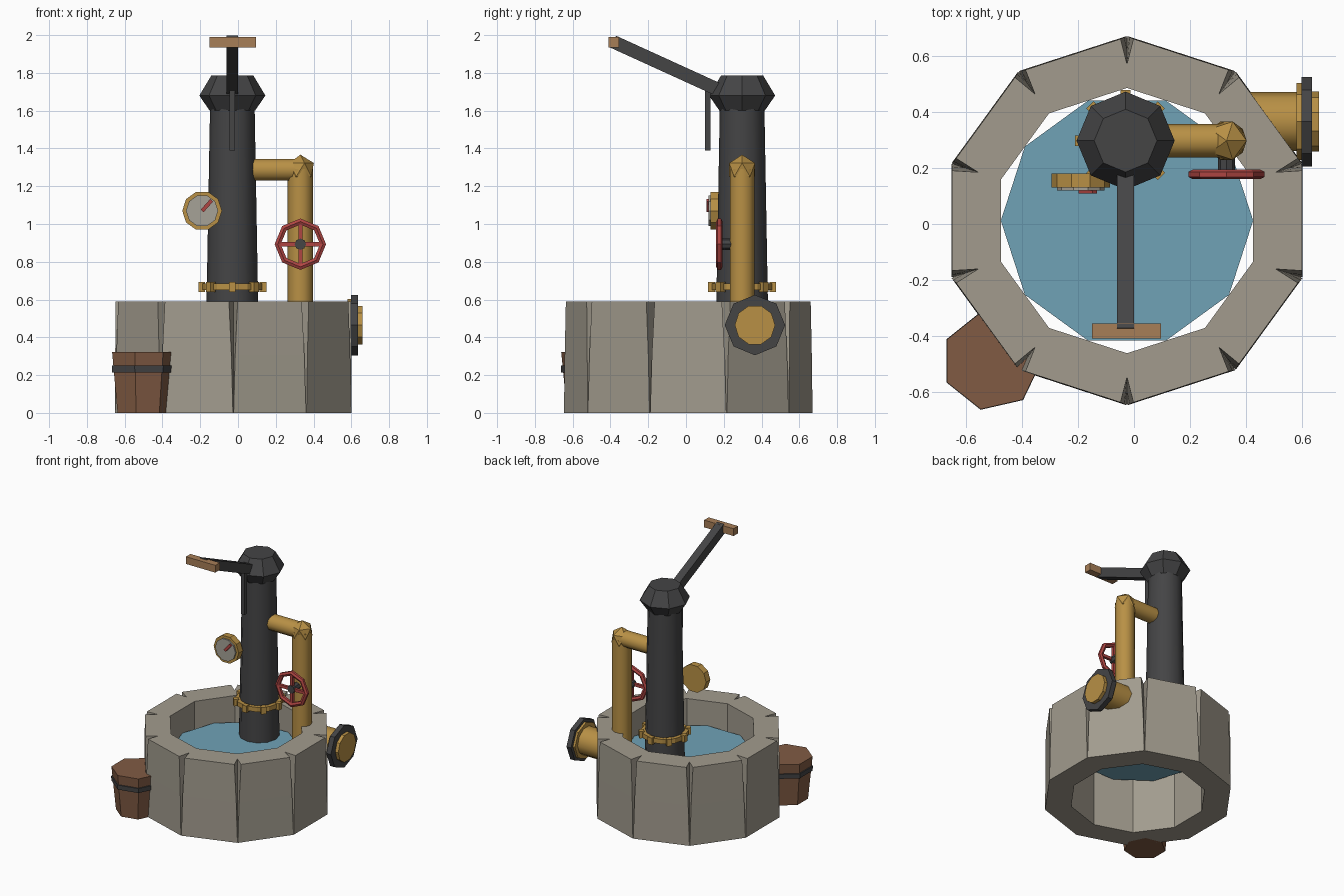
import bpy, bmesh
from math import sin, cos, pi, radians, atan2
from mathutils import Vector, Matrix

if "Cube" in bpy.data.objects:
    bpy.data.objects.remove(bpy.data.objects["Cube"], do_unlink=True)


def material(name, r, g, b):
    m = bpy.data.materials.new(name)
    m.use_nodes = True
    m.diffuse_color = (r, g, b, 1)
    m.node_tree.nodes["Principled BSDF"].inputs["Base Color"].default_value = (r, g, b, 1)
    return m


STONE = material("grey stone", .36, .33, .27)
IRON = material("dark iron", .058, .058, .06)
BRASS = material("brass", .48, .28, .06)
RED = material("red paint", .43, .06, .055)
WATER = material("blue water", .16, .36, .47)
WOOD = material("light wood", .39, .21, .095)
STAVE = material("brown staves", .22, .105, .057)
DIAL = material("pale dial", .38, .36, .31)


def finish(name, bm, mat, smooth=False):
    bmesh.ops.recalc_face_normals(bm, faces=bm.faces)
    mesh = bpy.data.meshes.new(name)
    bm.to_mesh(mesh)
    bm.free()
    mesh.materials.append(mat)
    ob = bpy.data.objects.new(name, mesh)
    bpy.context.collection.objects.link(ob)
    if smooth:
        bpy.ops.object.select_all(action='DESELECT')
        ob.select_set(True)
        bpy.context.view_layer.objects.active = ob
        bpy.ops.object.shade_smooth_by_angle(angle=radians(40))
    return ob


def lathe(name, mat, centre, profile, sides, axis="z", smooth=False):
    """Turn (radius, height) points about an axis and cap both ends."""
    bm = bmesh.new()
    rings = []
    for r, h in profile:
        ring = []
        for i in range(sides):
            c, s = r * cos(2 * pi * i / sides), r * sin(2 * pi * i / sides)
            p = {"z": (c, s, h), "x": (h, c, s), "y": (c, h, s)}[axis]
            ring.append(bm.verts.new(Vector(centre) + Vector(p)))
        rings.append(ring)
    for a, b in zip(rings, rings[1:]):
        for i in range(sides):
            j = (i + 1) % sides
            bm.faces.new((a[i], a[j], b[j], b[i]))
    bm.faces.new(rings[0])
    bm.faces.new(rings[-1])
    return finish(name, bm, mat, smooth)


def box(name, mat, centre, size, rot=None):
    bm = bmesh.new()
    m = Matrix.Translation(centre) @ (rot or Matrix()) @ Matrix.Diagonal((*size, 1))
    bmesh.ops.create_cube(bm, size=1, matrix=m)
    return finish(name, bm, mat)


# Stone well: ten blocks, with wedge gaps at the joints that close downwards
def well(cx, cy, blocks=10):
    bm = bmesh.new()
    levels = [(0, .658, .002, .008), (.305, .654, .01, .045), (.59, .648, .023, .09)]
    loops = []
    for z, radius, gap, depth in levels:
        outer, inner = [], []
        for i in range(blocks):
            a = pi / blocks + 2 * pi * i / blocks
            out, side = Vector((cos(a), sin(a), 0)), Vector((-sin(a), cos(a), 0))
            base = Vector((cx, cy, z))
            for r, t in ((radius, -gap), (radius - depth, 0), (radius, gap)):
                outer.append(bm.verts.new(base + out * r + side * t))
            inner.append(bm.verts.new(base + out * .473))
        loops.append((outer, inner))
    for (o1, i1), (o2, i2) in zip(loops, loops[1:]):
        for a, b in ((o1, o2), (i1, i2)):
            n = len(a)
            for k in range(n):
                j = (k + 1) % n
                bm.faces.new((a[k], a[j], b[j], b[k]))
    for o, i in (loops[0], loops[-1]):
        for k in range(blocks):
            j = (k + 1) % blocks
            bm.faces.new((i[k], o[3 * k + 1], o[3 * k + 2], o[3 * j], o[3 * j + 1], i[j]))
    finish("stone_well", bm, STONE)


WX, WY = -.025, .012
well(WX, WY)
lathe("water", WATER, (WX, WY, 0), [(.45, .39), (.45, .405)], 10)

# Pump column, cap and bolted collar
PX, PY = -.03, .297
lathe("pump_column", IRON, (PX, PY, 0), [(.14, .395), (.118, 1.62)], 12, smooth=True)
lathe("pump_cap", IRON, (PX, PY, 0), [(.12, 1.6), (.175, 1.68), (.112, 1.785)], 8)
lathe("collar", BRASS, (PX, PY, 0), [(.163, .65), (.163, .685)], 12)
for k in range(8):
    a = 2 * pi * k / 8
    box("collar_bolt", BRASS, (PX + .162 * cos(a), PY + .162 * sin(a), .667),
        (.036, .036, .052), Matrix.Rotation(a, 4, 'Z'))

# Lever, grip and hanging rod
start, end = Vector((PX, .17, 1.712)), Vector((PX, -.385, 1.965))
d = end - start
box("lever", IRON, (start + end) / 2, (.06, d.length, .07),
    Matrix.Rotation(atan2(-d.z, -d.y), 4, 'X'))
box("lever_grip", WOOD, (-.027, -.382, 1.963), (.246, .054, .055))
box("pump_rod", IRON, (PX, .115, 1.55), (.03, .03, .32))

# Brass pipework with a faceted elbow
VX, VY = .33, .297
lathe("branch_pipe", BRASS, (0, VY, 1.287), [(.06, .05), (.06, VX)], 10, "x", True)
lathe("down_pipe", BRASS, (VX, VY, 0), [(.068, .4), (.068, 1.29)], 10, smooth=True)
bm = bmesh.new()
bmesh.ops.create_icosphere(bm, subdivisions=1, radius=.08,
                           matrix=Matrix.Translation((VX, VY, 1.287)))
finish("pipe_elbow", bm, BRASS)

# Valve wheel: octagonal rim, crossed spokes, hub and stem
wheel = (VX, .177, .893)
bm = bmesh.new()
rings = []
for i in range(8):
    a = 2 * pi * i / 8
    rings.append([bm.verts.new((wheel[0] + r * cos(a), wheel[1] + y, wheel[2] + r * sin(a)))
                  for r, y in ((.136, -.009), (.136, .009), (.12, .017),
                               (.104, .009), (.104, -.009), (.12, -.017))])
for i in range(8):
    a, b = rings[i], rings[(i + 1) % 8]
    for k in range(6):
        j = (k + 1) % 6
        bm.faces.new((a[k], a[j], b[j], b[k]))
finish("valve_wheel_rim", bm, RED)
box("valve_spoke_across", RED, wheel, (.23, .02, .022))
box("valve_spoke_upright", RED, wheel, (.022, .02, .23))
lathe("valve_stem", IRON, (wheel[0], 0, wheel[2]), [(.03, .162), (.03, .25)], 8, "y")

# Pressure gauge
gauge = (-.19, 0, 1.07)
lathe("gauge_case", BRASS, gauge, [(.105, .13), (.105, .18)], 10, "y")
lathe("gauge_dial", DIAL, gauge, [(.085, .119), (.085, .135)], 10, "y")
box("gauge_needle", RED, (-.165, .114, 1.097), (.075, .01, .02),
    Matrix.Rotation(radians(-48), 4, 'Y'))

# Side outlet with flanges
outlet = (0, .365, .465)
lathe("outlet_pipe", BRASS, outlet, [(.105, .38), (.105, .6)], 10, "x", True)
lathe("outlet_collar", BRASS, outlet, [(.137, .58), (.137, .6)], 8, "x")
lathe("outlet_flange", IRON, outlet, [(.16, .597), (.16, .635)], 8, "x")
lathe("outlet_cap", BRASS, outlet, [(.107, .63), (.107, .66)], 10, "x")

# Bucket with an iron hoop
bucket = (-.507, -.488, 0)
lathe("bucket", STAVE, bucket, [(.145, 0), (.177, .322)], 7)
lathe("bucket_hoop", IRON, bucket, [(.177, .215), (.179, .25)], 7)
